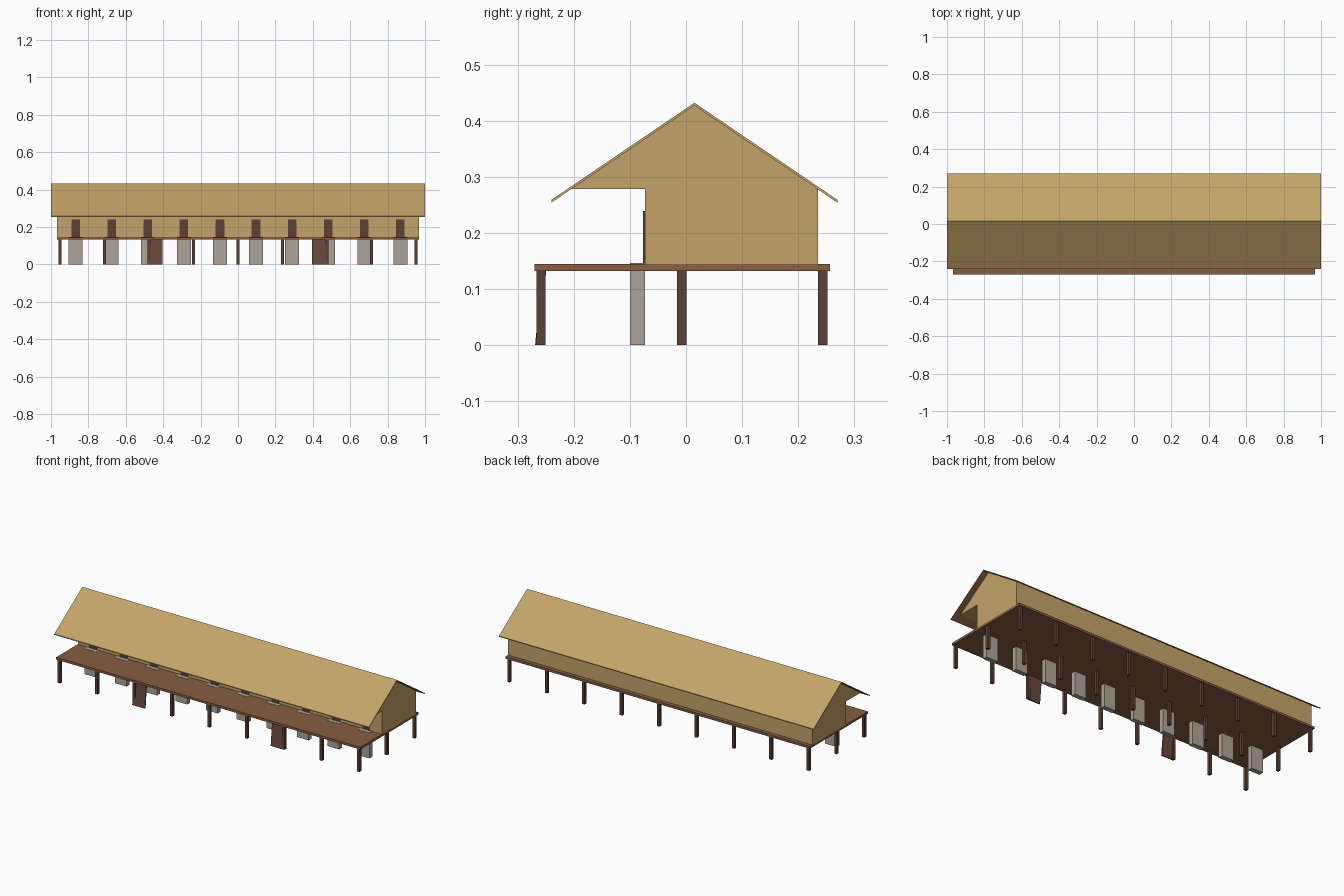
import bpy, bmesh, math
from mathutils import Vector

if "Cube" in bpy.data.objects:
    bpy.data.objects.remove(bpy.data.objects["Cube"])

def material(name, hex_code):
    def lin(c):
        c /= 255
        return c / 12.92 if c <= 0.04045 else ((c + 0.055) / 1.055) ** 2.4
    m = bpy.data.materials.new(name)
    rgb = [lin(int(hex_code[i:i + 2], 16)) for i in (0, 2, 4)]
    m.diffuse_color = (*rgb, 1)
    m.use_nodes = True
    m.node_tree.nodes["Principled BSDF"].inputs["Base Color"].default_value = m.diffuse_color
    return m

THATCH = material("thatch_tan", "C4A469")
FLOOR = material("floor_brown", "885E43")
POST = material("dark_wood", "5D4037")
LADDER = material("ladder_brown", "6A483B")
STONE = material("step_grey", "ADA497")

def add_object(name, bm, *mats):
    bmesh.ops.recalc_face_normals(bm, faces=bm.faces)
    me = bpy.data.meshes.new(name)
    for m in mats:
        me.materials.append(m)
    bm.to_mesh(me)
    bm.free()
    ob = bpy.data.objects.new(name, me)
    bpy.context.collection.objects.link(ob)
    return ob

def prism(name, profile, x0, x1, *mats):
    """Extrude a (y, z) profile along x."""
    bm = bmesh.new()
    face = bm.faces.new([bm.verts.new((x0, y, z)) for y, z in profile])
    ext = bmesh.ops.extrude_face_region(bm, geom=[face])
    verts = [v for v in ext["geom"] if isinstance(v, bmesh.types.BMVert)]
    bmesh.ops.translate(bm, verts=verts, vec=(x1 - x0, 0, 0))
    return add_object(name, bm, *mats)

def box(name, x, y, z, mat):
    return prism(name, [(y[0], z[0]), (y[1], z[0]), (y[1], z[1]), (y[0], z[1])],
                 x[0], x[1], mat)

# raised floor
box("floor_platform", (-0.967, 0.967), (-0.27, 0.257), (0.132, 0.145), FLOOR)

# long house body with gables reaching over the veranda
prism("house_walls", [(-0.073, 0.145), (0.235, 0.145), (0.235, 0.278), (0.015, 0.427),
                      (-0.205, 0.278), (-0.073, 0.278)], -0.967, 0.967, THATCH)

# roof sheet with a dark underside
roof = prism("gable_roof", [(-0.24, 0.254), (0.015, 0.427), (0.27, 0.254), (0.27, 0.259),
                            (0.015, 0.432), (-0.24, 0.259)], -1, 1, THATCH, FLOOR)
for p in roof.data.polygons:
    p.material_index = 1 if p.normal.z < -0.1 else 0

# three rows of posts
for row, y in (("front", -0.2585), ("middle", -0.0075), ("back", 0.2435)):
    for i in range(9):
        x = -0.951 + i * 1.902 / 8
        box(f"{row}_post_{i + 1}", (x - 0.008, x + 0.008), (y - 0.0083, y + 0.0083),
            (0, 0.132), POST)

# ten doors, each with a grey block rising through the floor before it
for i in range(10):
    x = (i - 4.5) * 0.193
    box(f"door_{i + 1}", (x - 0.023, x + 0.023), (-0.077, -0.073), (0.145, 0.239), POST)
    box(f"hearth_block_{i + 1}", (x - 0.037, x + 0.037), (-0.1, -0.073), (0, 0.1465), STONE)

# two leaning access boards
for side, x in (("left", -0.444), ("right", 0.436)):
    prism(f"{side}_access_board", [(-0.269, 0), (-0.262, 0), (-0.249, 0.134), (-0.256, 0.134)],
          x - 0.04, x + 0.04, LADDER)
